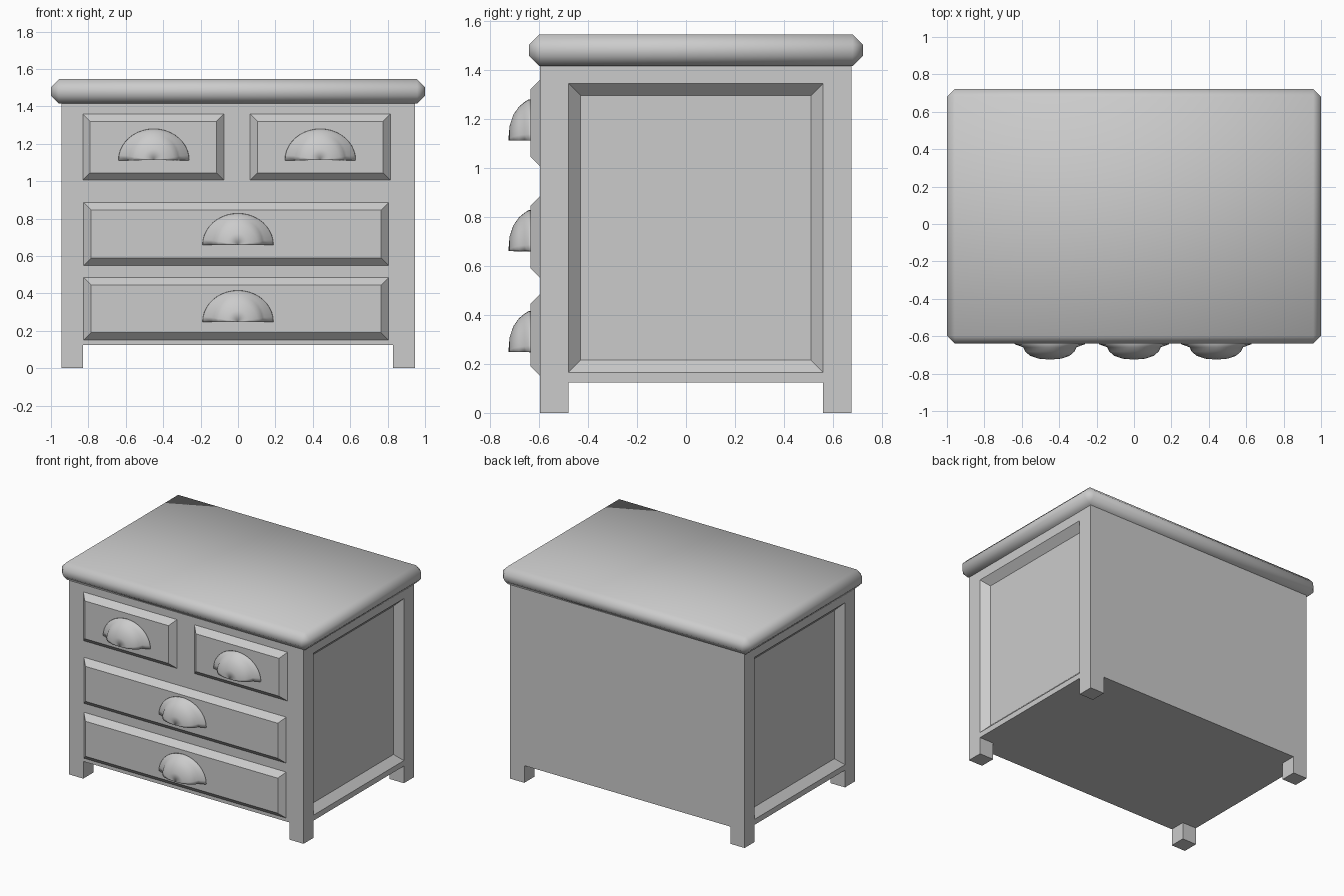
import bpy, bmesh
from math import sin, cos, pi

if "Cube" in bpy.data.objects:
    bpy.data.objects.remove(bpy.data.objects["Cube"])


def make(name, bm, smooth=False):
    bmesh.ops.recalc_face_normals(bm, faces=bm.faces)
    me = bpy.data.meshes.new(name)
    bm.to_mesh(me)
    bm.free()
    for p in me.polygons:
        p.use_smooth = smooth
    ob = bpy.data.objects.new(name, me)
    bpy.context.collection.objects.link(ob)
    return ob


def skin(bm, rings, closed):
    """Join consecutive point rings with quads."""
    vs = [[bm.verts.new(p) for p in r] for r in rings]
    n = len(vs[0])
    for a, b in zip(vs, vs[1:]):
        for i in range(n if closed else n - 1):
            j = (i + 1) % n
            bm.faces.new((a[i], a[j], b[j], b[i]))
    return vs


def loft(name, axis, rects):
    """Closed solid through rectangles (pos, u0, u1, z0, z1) along x or y."""
    bm = bmesh.new()
    rings = []
    for p, u0, u1, z0, z1 in rects:
        uz = [(u0, z0), (u1, z0), (u1, z1), (u0, z1)]
        rings.append([(p, u, z) if axis == 'x' else (u, p, z) for u, z in uz])
    vs = skin(bm, rings, True)
    bm.faces.new(vs[0])
    bm.faces.new(vs[-1])
    return make(name, bm)


FRONT, BACK, W = -0.595, 0.675, 0.945
LEG = 0.115

# Carcass with recessed bevelled panel on each side
half = [(W - 0.05, -0.43, 0.51, 0.215, 1.295),
        (W, -0.48, 0.56, 0.165, 1.345),
        (W, FRONT, BACK, 0.125, 1.42)]
loft("carcass", 'x', half + [(-r[0], *r[1:]) for r in reversed(half)])

# Legs
for sx, side in ((-1, "left"), (1, "right")):
    for y, end in ((FRONT, "front"), (BACK - LEG, "back")):
        x0, x1 = sorted((sx * W, sx * (W - LEG)))
        loft(f"{end}_{side}_leg", 'y',
             [(y, x0, x1, 0, 0.125), (y + LEG, x0, x1, 0, 0.125)])

# Chamfered, smooth-shaded top slab
top = loft("top_slab", 'x', [(-1, -0.64, 0.722, 1.415, 1.545),
                             (1, -0.64, 0.722, 1.415, 1.545)])
bm = bmesh.new()
bm.from_mesh(top.data)
bmesh.ops.bevel(bm, geom=bm.edges[:], offset=0.042, segments=1,
                affect='EDGES', profile=0.5)
bm.to_mesh(top.data)
bm.free()
for p in top.data.polygons:
    p.use_smooth = True


def drawer(name, x0, x1, z0, z1):
    b = 0.04
    loft(name, 'y', [(FRONT + 0.02, x0, x1, z0, z1), (FRONT, x0, x1, z0, z1),
                     (FRONT - b, x0 + b, x1 - b, z0 + b, z1 - b)])


def cup_handle(name, x, z):
    # half-elliptic rings: width, height, y
    prof = [(0.19, 0.168, -0.634), (0.187, 0.167, -0.643), (0.143, 0.157, -0.659),
            (0.132, 0.138, -0.682), (0.105, 0.105, -0.705), (0.06, 0.06, -0.72),
            (0.002, 0.002, -0.725)]
    n = 20
    bm = bmesh.new()
    skin(bm, [[(x + w * cos(pi * i / n), y, z + h * sin(pi * i / n))
               for i in range(n + 1)] for w, h, y in prof], False)
    ob = make(name, bm, True)
    # thin open-bottomed shell, thickened towards the drawer
    me = ob.data
    mid = me.polygons[len(me.polygons) // 2 + 20]
    mod = ob.modifiers.new("shell", 'SOLIDIFY')
    mod.thickness = 0.008
    mod.offset = -1 if mid.normal.y < 0 else 1
    return ob


# Drawer fronts and their cup pulls
for name, x0, x1, z0, z1, hx, hz in (
        ("upper_left", -0.83, -0.075, 1.005, 1.36, -0.45, 1.112),
        ("upper_right", 0.065, 0.815, 1.005, 1.36, 0.44, 1.112),
        ("middle", -0.825, 0.805, 0.55, 0.885, 0, 0.66),
        ("bottom", -0.825, 0.805, 0.15, 0.485, 0, 0.248)):
    drawer(name + "_drawer", x0, x1, z0, z1)
    cup_handle(name + "_handle", hx, hz)
